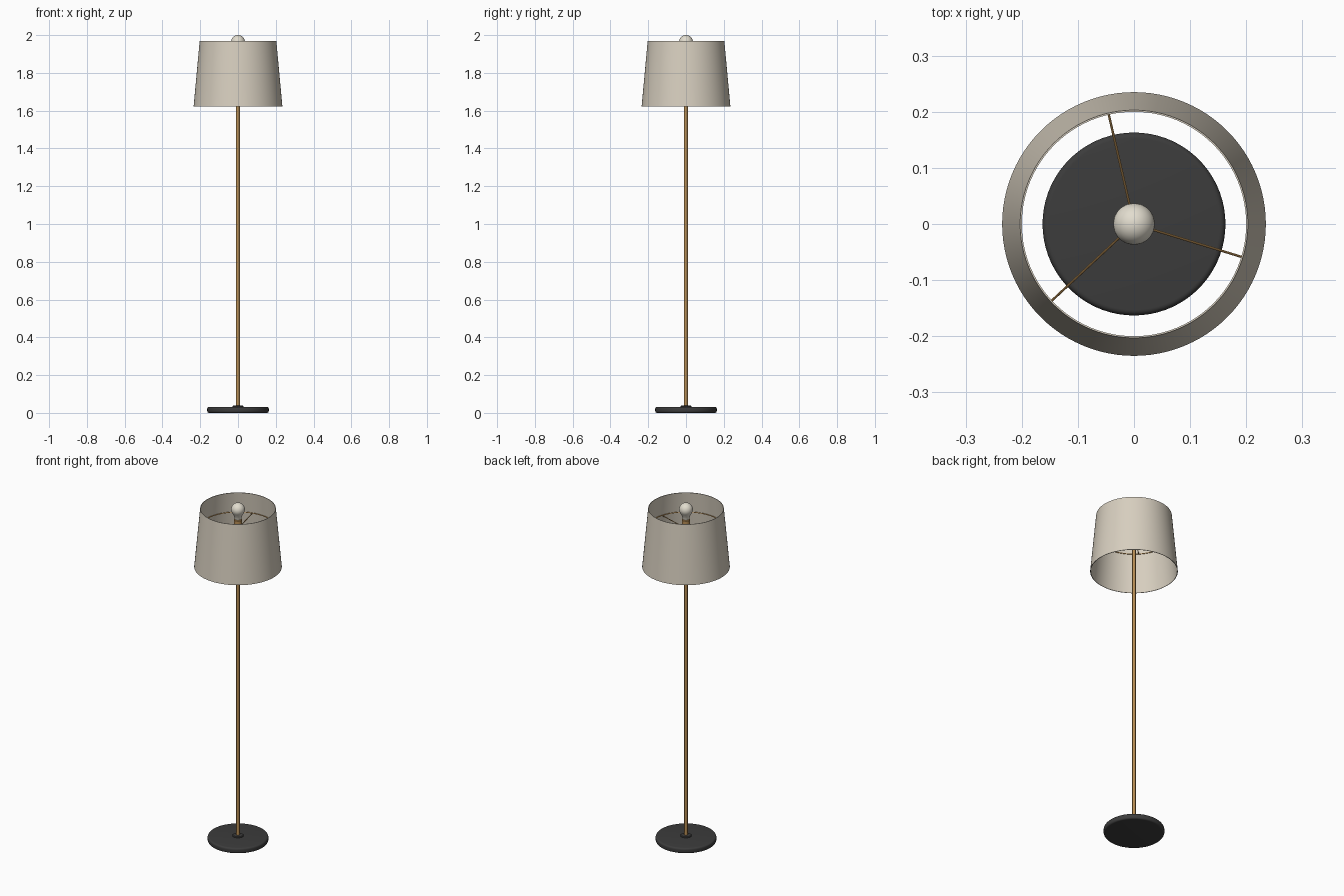
import bpy, bmesh, math
from mathutils import Vector

if "Cube" in bpy.data.objects:
    bpy.data.objects.remove(bpy.data.objects["Cube"])


def material(name, rgb):
    m = bpy.data.materials.new(name)
    m.diffuse_color = (*rgb, 1.0)
    m.use_nodes = True
    m.node_tree.nodes["Principled BSDF"].inputs["Base Color"].default_value = m.diffuse_color
    return m


LINEN = material("linen", (0.68, 0.62, 0.52))
GLASS = material("warm_white_glass", (0.76, 0.72, 0.62))
BRASS = material("brass", (0.48, 0.27, 0.09))
BLACK = material("black_metal", (0.045, 0.045, 0.045))


def finish(name, bm, mat, angle=35):
    bmesh.ops.remove_doubles(bm, verts=bm.verts, dist=1e-6)
    bmesh.ops.recalc_face_normals(bm, faces=bm.faces)
    me = bpy.data.meshes.new(name)
    bm.to_mesh(me)
    bm.free()
    me.materials.append(mat)
    ob = bpy.data.objects.new(name, me)
    bpy.context.collection.objects.link(ob)
    bpy.ops.object.select_all(action='DESELECT')
    ob.select_set(True)
    bpy.context.view_layer.objects.active = ob
    bpy.ops.object.shade_smooth_by_angle(angle=math.radians(angle))
    return ob


def lathe(name, profile, mat, steps=64, closed=False):
    """Spin an (r, z) profile about the z axis."""
    bm = bmesh.new()
    vs = [bm.verts.new((r, 0, z)) for r, z in profile]
    pairs = list(zip(vs, vs[1:])) + ([(vs[-1], vs[0])] if closed else [])
    edges = [bm.edges.new(p) for p in pairs]
    bmesh.ops.spin(bm, geom=vs + edges, cent=(0, 0, 0), axis=(0, 0, 1),
                   angle=math.tau, steps=steps, use_merge=True)
    return finish(name, bm, mat)


def rod(name, a, b, radius, mat):
    a, b = Vector(a), Vector(b)
    bm = bmesh.new()
    bmesh.ops.create_cone(bm, cap_ends=True, segments=10, radius1=radius,
                          radius2=radius, depth=(b - a).length)
    turn = (b - a).to_track_quat('Z', 'Y').to_matrix()
    bmesh.ops.rotate(bm, verts=bm.verts, cent=(0, 0, 0), matrix=turn)
    bmesh.ops.translate(bm, verts=bm.verts, vec=(a + b) / 2)
    return finish(name, bm, mat)


# Weighted base disc with rounded rim, and its small collar
rim = [(0.153 + 0.01 * math.cos(t), z + 0.01 * math.sin(t))
       for z, start in ((0.010, -90), (0.022, 0))
       for t in (math.radians(start + 18 * i) for i in range(6))]
lathe("base", [(0, 0)] + rim + [(0, 0.032)], BLACK, 72)
lathe("base_collar", [(0, 0.030), (0.030, 0.030), (0.030, 0.035),
                      (0.026, 0.038), (0, 0.038)], BLACK, 40)

# Pole and lamp socket
lathe("pole", [(0, 0.03), (0.0095, 0.03), (0.0095, 1.84), (0, 1.84)], BRASS, 32)
lathe("socket", [(0, 1.83), (0.019, 1.83), (0.022, 1.834), (0.022, 1.902),
                 (0.019, 1.906), (0, 1.906)], BRASS, 32)

# Bulb: round globe tapering down to a neck
globe = [(0.037 * math.cos(t), 1.963 + 0.037 * math.sin(t))
         for t in (math.radians(-35 + 12.5 * i) for i in range(10))]
lathe("bulb", [(0, 1.900), (0.017, 1.900), (0.018, 1.912), (0.022, 1.925)]
      + globe + [(0, 2.0)], GLASS, 40)

# Tapered open shade with thin walls
lathe("shade", [(0.235, 1.623), (0.203, 1.968), (0.200, 1.968), (0.232, 1.623)],
      LINEN, 96, closed=True)

# Support ring inside the shade and three spokes
RING_Z, RING_R = 1.85, 0.208
lathe("support_ring",
      [(RING_R + 0.0025 * math.cos(k * math.tau / 8),
        RING_Z + 0.0025 * math.sin(k * math.tau / 8)) for k in range(8)],
      BRASS, 72, closed=True)
for i in range(3):
    a = math.radians(-17 + 120 * i)
    d = Vector((math.cos(a), math.sin(a), 0))
    up = Vector((0, 0, RING_Z))
    rod(f"spoke_{i + 1}", d * 0.015 + up, d * RING_R + up, 0.0022, BRASS)
